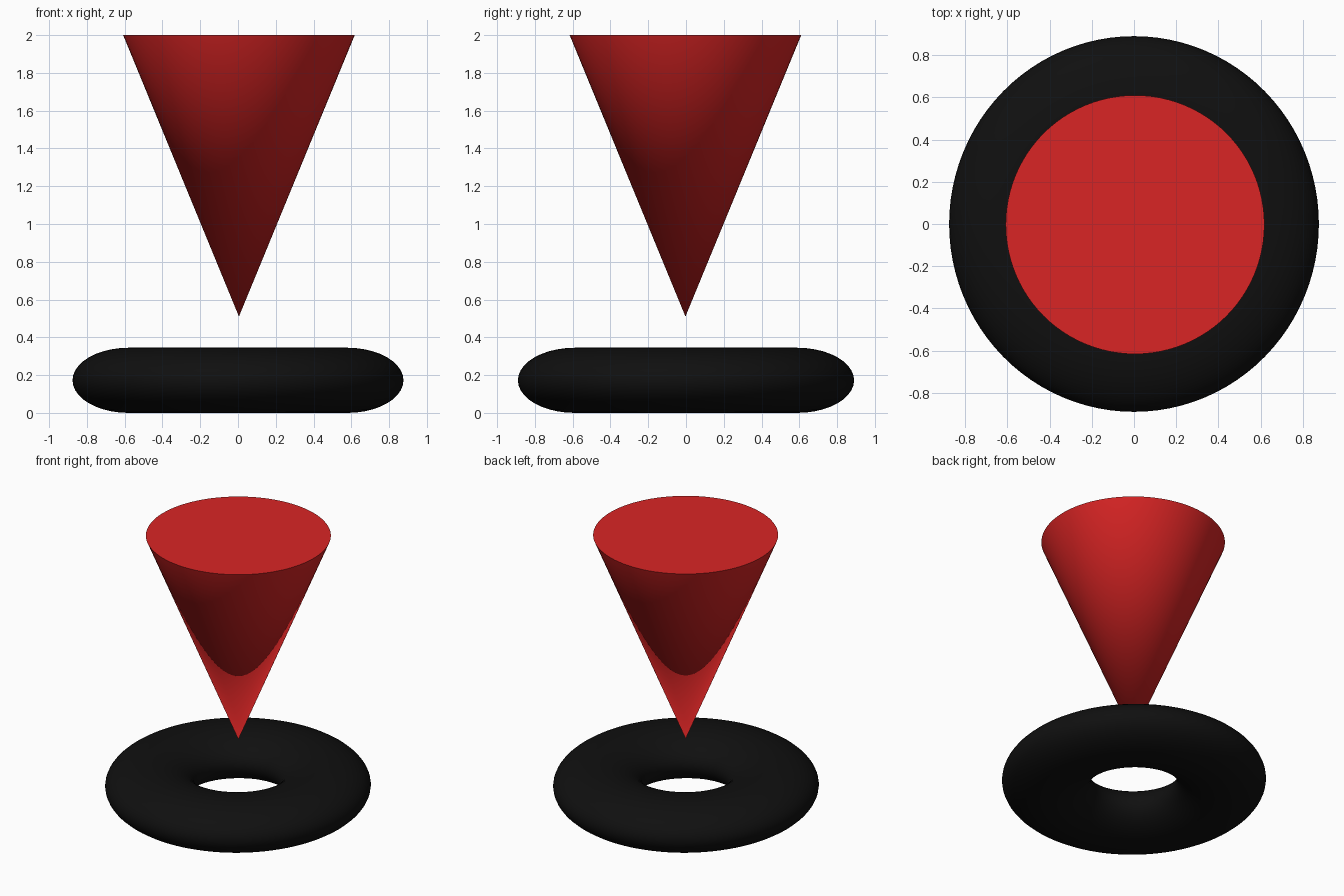
import bpy
import math

if "Cube" in bpy.data.objects:
    bpy.data.objects.remove(bpy.data.objects["Cube"])


def flat_colour(name, rgb):
    m = bpy.data.materials.new(name)
    m.diffuse_color = (*rgb, 1.0)
    m.use_nodes = True
    m.node_tree.nodes["Principled BSDF"].inputs["Base Color"].default_value = m.diffuse_color
    return m


def finish(name, material, angle):
    obj = bpy.context.object
    obj.name = name
    obj.data.materials.append(material)
    bpy.ops.object.transform_apply(location=False, rotation=False, scale=True)
    bpy.ops.object.shade_smooth_by_angle(angle=math.radians(angle))
    return obj


red = flat_colour("red", (0.70, 0.018, 0.018))
black = flat_colour("black", (0.005, 0.005, 0.005))

# Flattened ring lying on the ground, very slightly longer in y
R, A, HEIGHT = 0.585, 0.30, 0.345
bpy.ops.mesh.primitive_torus_add(major_radius=R, minor_radius=A,
                                 major_segments=96, minor_segments=40,
                                 location=(0, 0, HEIGHT / 2))
bpy.context.object.scale = (0.876 / (R + A), 0.89 / (R + A), HEIGHT / (2 * A))
finish("base_ring", black, 60)

# Upside-down cone hovering above the ring, point down
TIP, TOP = 0.51, 2.0
bpy.ops.mesh.primitive_cone_add(vertices=96, radius1=0.0, radius2=0.613,
                                depth=TOP - TIP,
                                location=(0.005, -0.003, (TIP + TOP) / 2))
finish("inverted_cone", red, 40)
